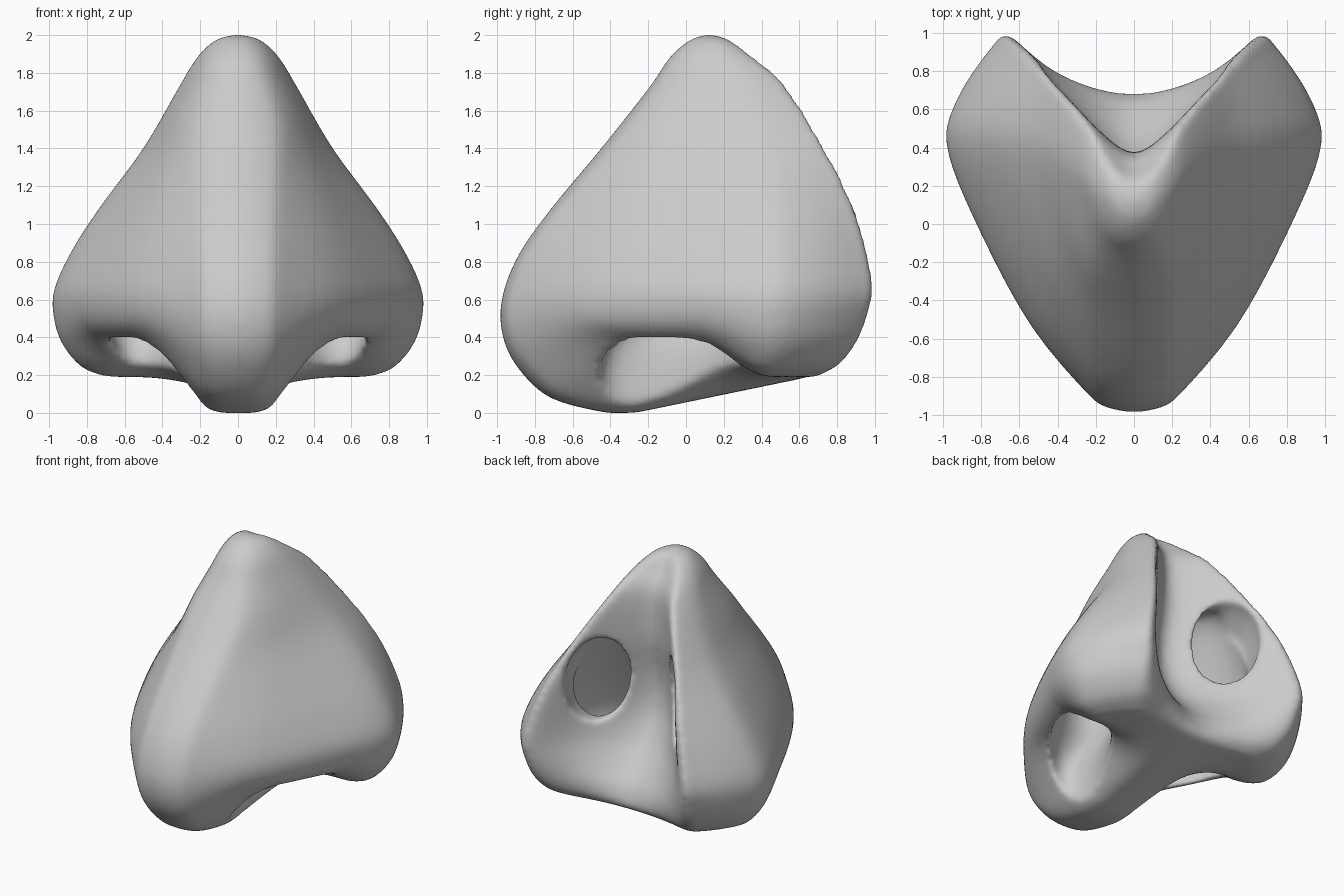
import bpy, bmesh, math
from mathutils import Vector

if "Cube" in bpy.data.objects:
    bpy.data.objects.remove(bpy.data.objects["Cube"])


def spline(pts, n, closed=False):
    """Catmull-Rom through tuples of any length, n steps per span."""
    m, out = len(pts), []
    for i in range(m if closed else m - 1):
        idx = [i - 1, i, i + 1, i + 2]
        idx = [k % m if closed else min(max(k, 0), m - 1) for k in idx]
        a, b, c, d = (pts[k] for k in idx)
        for s in range(n):
            t = s / n
            out.append(tuple(0.5 * (2 * q + (r - p) * t + (2 * p - 5 * q + 4 * r - w) * t * t
                                    + (3 * q - p - 3 * r + w) * t ** 3)
                             for p, q, r, w in zip(a, b, c, d)))
    if not closed:
        out.append(tuple(pts[-1]))
    return out


def lerp(a, b, t):
    return a + (b - a) * t


def smooth(a, b, x):
    t = min(max((x - a) / (b - a), 0), 1)
    return t * t * (3 - 2 * t)


def loft(name, rings):
    bm = bmesh.new()
    loops = [[bm.verts.new(p) for p in ring] for ring in rings]
    for a, b in zip(loops, loops[1:]):
        for i in range(len(a)):
            j = (i + 1) % len(a)
            bm.faces.new((a[i], a[j], b[j], b[i]))
    bm.faces.new(loops[0])
    bm.faces.new(loops[-1])
    bmesh.ops.recalc_face_normals(bm, faces=bm.faces)
    me = bpy.data.meshes.new(name)
    bm.to_mesh(me)
    bm.free()
    ob = bpy.data.objects.new(name, me)
    bpy.context.collection.objects.link(ob)
    return ob


def contour(yf, w, yw, xb, yb, yc):
    """Closed V-shaped horizontal section: ridge, side, wing edge, back notch."""
    r = min(0.23, 0.55 * w)
    ys = yf + 0.36 * r
    half = [(0.55 * r, yf + 0.09 * r), (r, ys)]
    for t, k in ((0.3, 0.08), (0.67, 0.065)):
        half.append((lerp(r, w, t) + k * w, lerp(ys, yw, t) - 0.03 * w))
    half += [(w, yw),
             (lerp(w, xb, 0.14), lerp(yw, yb, 0.44)),
             (lerp(w, xb, 0.67), lerp(yw, yb, 0.9)),
             (xb, yb),
             (0.6 * xb, lerp(yc, yb, 0.5)),
             (0.25 * xb, lerp(yc, yb, 0.12))]
    pts = [(0, yf)] + half + [(0, yc)] + [(-x, y) for x, y in reversed(half)]
    return spline(pts, 4, True)


def underside(x, y):
    """Height of the base: low central strip, arched nostril rims, low wing backs."""
    mid = max(0, 0.2 * (y + 0.27) / 0.97)
    side = lerp(0.37, 0.19, smooth(0.05, 0.45, y))
    return lerp(mid, side, smooth(0.09, 0.55, abs(x)))


def place(x, y, z):
    if z < 0.9:
        z += underside(x, y) * (1 - z / 0.9) ** 2
    return (x, y, z)


# Body sections: z, front y, half width, y of widest point, wing edge x, y, notch y
sections = [
    (2.00, .08, .05, .13, .03, .17, .16),
    (1.97, .01, .13, .15, .09, .25, .22),
    (1.88, -.09, .22, .20, .17, .37, .28),
    (1.73, -.19, .31, .28, .25, .54, .36),
    (1.40, -.45, .50, .38, .42, .74, .37),
    (1.10, -.70, .72, .41, .53, .88, .32),
    (0.85, -.88, .88, .40, .60, .95, .33),
    (0.63, -.97, .97, .39, .64, .98, .42),
    (0.45, -.98, .97, .39, .62, .95, .54),
    (0.28, -.92, .93, .39, .60, .90, .64),
    (0.12, -.78, .85, .38, .56, .82, .68),
    (0.05, -.64, .79, .37, .53, .75, .68),
    (0.00, -.42, .70, .35, .48, .69, .65),
]
rings = []
for z, *shape in spline(sections, 4):
    rings.append([place(x, y, z) for x, y in contour(*shape)])
base = contour(*sections[-1][1:])
for k in (.9, .8, .7, .6, .5, .4, .3, .2, .1, .03):
    rings.append([place(x * k, 0.1 + (y - 0.1) * k, 0) for x, y in base])
nose = loft("nose", rings)

# Nostril opening widening into a chamber: centre, then two half axes per ring
chamber = [
    (.42, -.08, -.10, .15, .36, 0, .17, -.07, 0),
    (.42, -.07, .33, .15, .36, 0, .18, -.07, 0),
    (.45, .13, .60, .18, .36, 0, .23, -.11, 0),
    (.42, .22, .90, .16, .32, 0, .19, -.09, 0),
    (.31, .36, 1.28, .10, .21, 0, .13, -.06, 0),
    (.28, .38, 1.40, .04, .09, 0, .05, -.03, 0),
]
# Opening from the chamber to the back of each wing
back_port = [
    (.42, .38, 1.02, 0, 0, -.29, .15, .16, 0),
    (.33, .60, 1.09, 0, .02, -.31, .16, .165, 0),
    (.20, .78, 1.11, 0, 0, -.31, .155, .165, 0),
]


def cutter(table, side):
    out = []
    for p in spline(table, 5):
        c, u, v = Vector(p[:3]), Vector(p[3:6]), Vector(p[6:])
        ring = [c + u * math.cos(a) + v * math.sin(a)
                for a in (math.tau * i / 32 for i in range(32))]
        out.append([(side * q.x, q.y, q.z) for q in ring])
    ob = loft("nostril_cutter", out)
    ob.hide_render = True
    return ob


def remesh(size):
    m = nose.modifiers.new("remesh", 'REMESH')
    m.mode = 'VOXEL'
    m.voxel_size = size


# Hollow the body and soften every rim
remesh(0.025)
cutters = [cutter(t, s) for t in (chamber, back_port) for s in (1, -1)]
for c in cutters:
    m = nose.modifiers.new("nostril", 'BOOLEAN')
    m.operation = 'DIFFERENCE'
    m.solver = 'EXACT'
    m.object = c
remesh(0.02)
soft = nose.modifiers.new("soften", 'SMOOTH')
soft.factor = 0.5
soft.iterations = 14

bpy.ops.object.select_all(action='DESELECT')
nose.select_set(True)
bpy.context.view_layer.objects.active = nose
bpy.ops.object.convert(target='MESH')
for c in cutters:
    bpy.data.objects.remove(c)
bpy.ops.object.shade_smooth()
